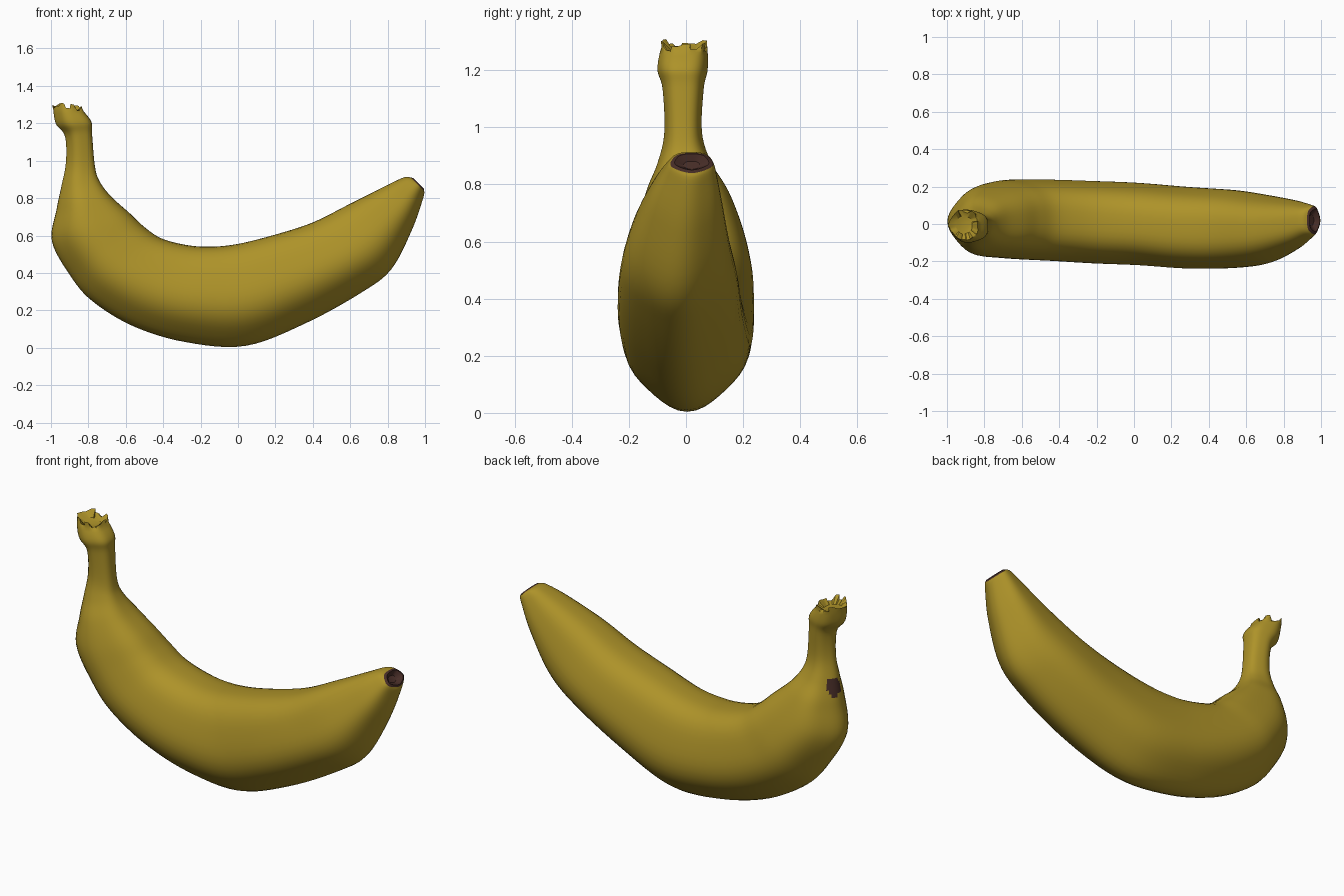
import bpy, bmesh, math, random
from mathutils import Vector

if "Cube" in bpy.data.objects:
    bpy.data.objects.remove(bpy.data.objects["Cube"])

random.seed(4)
AROUND, STEPS = 45, 6


def material(name, rgb):
    m = bpy.data.materials.new(name)
    m.diffuse_color = (*rgb, 1)
    m.use_nodes = True
    m.node_tree.nodes["Principled BSDF"].inputs["Base Color"].default_value = m.diffuse_color
    return m


yellow = material("banana_yellow", (0.42, 0.29, 0.022))
brown = material("dark_brown", (0.065, 0.027, 0.021))

# Sections: outer edge x, z / inner edge x, z / half width / y centre
SECTIONS = [
    (-0.99, 1.30, -0.84, 1.28, 0.080, -0.005),
    (-0.975, 1.20, -0.785, 1.21, 0.088, -0.012),
    (-0.925, 1.13, -0.78, 1.14, 0.072, -0.010),
    (-0.92, 0.99, -0.765, 0.97, 0.066, -0.010),
    (-0.945, 0.86, -0.74, 0.89, 0.095, -0.005),
    (-0.97, 0.74, -0.68, 0.81, 0.145, 0.005),
    (-0.995, 0.57, -0.58, 0.72, 0.185, 0.015),
    (-0.90, 0.39, -0.50, 0.645, 0.205, 0.025),
    (-0.78, 0.25, -0.41, 0.585, 0.213, 0.025),
    (-0.56, 0.115, -0.28, 0.55, 0.217, 0.020),
    (-0.28, 0.03, -0.15, 0.54, 0.220, 0.010),
    (0.04, 0.01, 0.00, 0.555, 0.220, 0.000),
    (0.36, 0.13, 0.20, 0.605, 0.218, -0.020),
    (0.66, 0.295, 0.40, 0.67, 0.207, -0.027),
    (0.82, 0.42, 0.60, 0.77, 0.180, -0.027),
    (0.93, 0.63, 0.79, 0.865, 0.130, -0.005),
    (0.99, 0.80, 0.885, 0.91, 0.088, 0.015),
    (0.995, 0.84, 0.925, 0.91, 0.075, 0.020),
]


def catmull(a, b, c, d, t):
    return [0.5 * (2 * q + (r - p) * t + (2 * p - 5 * q + 4 * r - s) * t * t
                   + (3 * q - p - 3 * r + s) * t ** 3)
            for p, q, r, s in zip(a, b, c, d)]


# Softly five-sided cross-section, scaled to -1..1 on both axes
unit = []
for k in range(AROUND):
    a = 2 * math.pi * k / AROUND
    r = 1 + 0.03 * math.cos(5 * a)
    unit.append((r * math.cos(a), r * math.sin(a)))
lo, hi = min(u[0] for u in unit), max(u[0] for u in unit)
wide = max(u[1] for u in unit)
unit = [((2 * u - lo - hi) / (hi - lo), v / wide) for u, v in unit]


def ring(bm, s, size=1.0, push=Vector()):
    ox, oz, ix, iz, hw, yc = s
    mid = Vector(((ox + ix) / 2, yc, (oz + iz) / 2)) + push
    axis = Vector(((ox - ix) / 2, 0, (oz - iz) / 2))
    return [bm.verts.new(mid + size * (axis * u + Vector((0, hw * v, 0)))) for u, v in unit]


def bridge(bm, a, b, mat=0):
    for k in range(AROUND):
        n = (k + 1) % AROUND
        bm.faces.new((a[k], a[n], b[n], b[k])).material_index = mat


bm = bmesh.new()

# Peel and stem, lofted along the sections
rings = []
last = len(SECTIONS) - 1
for i in range(last):
    quad = [SECTIONS[min(max(j, 0), last)] for j in (i - 1, i, i + 1, i + 2)]
    for k in range(STEPS):
        rings.append(ring(bm, catmull(*quad, k / STEPS)))
rings.append(ring(bm, SECTIONS[-1]))
for a, b in zip(rings, rings[1:]):
    bridge(bm, a, b)

# Torn stem end: ragged rim with a shallow hollow
rim = ring(bm, SECTIONS[0], 0.6, Vector((0.005, 0, -0.025)))
for k in range(0, AROUND, 3):
    jag = Vector((random.uniform(-0.008, 0.008), random.uniform(-0.01, 0.01),
                  random.uniform(-0.02, 0.018)))
    for j in range(3):
        rings[0][k + j].co += jag
        rings[1][k + j].co += jag * 0.5
bridge(bm, rim, rings[0])
bm.faces.new(rim)

# Dark blossom tip: rim, raised lip and sunken middle
lip = ring(bm, SECTIONS[-1], 0.8, Vector((0.006, 0, 0.004)))
pit = ring(bm, SECTIONS[-1], 0.4, Vector((-0.012, 0, -0.008)))
bridge(bm, rings[-1], lip, 1)
bridge(bm, lip, pit, 1)
bm.faces.new(pit).material_index = 1

# Dark blemish on the left side, below the stem
spot = Vector((-0.945, 0.025, 0.84))
for f in bm.faces:
    if (f.calc_center_median() - spot).length < 0.048:
        f.material_index = 1

bmesh.ops.recalc_face_normals(bm, faces=bm.faces)
mesh = bpy.data.meshes.new("banana")
bm.to_mesh(mesh)
bm.free()
mesh.materials.append(yellow)
mesh.materials.append(brown)
banana = bpy.data.objects.new("banana", mesh)
bpy.context.collection.objects.link(banana)
bpy.context.view_layer.objects.active = banana
banana.select_set(True)
bpy.ops.object.shade_smooth_by_angle(angle=math.radians(35))
